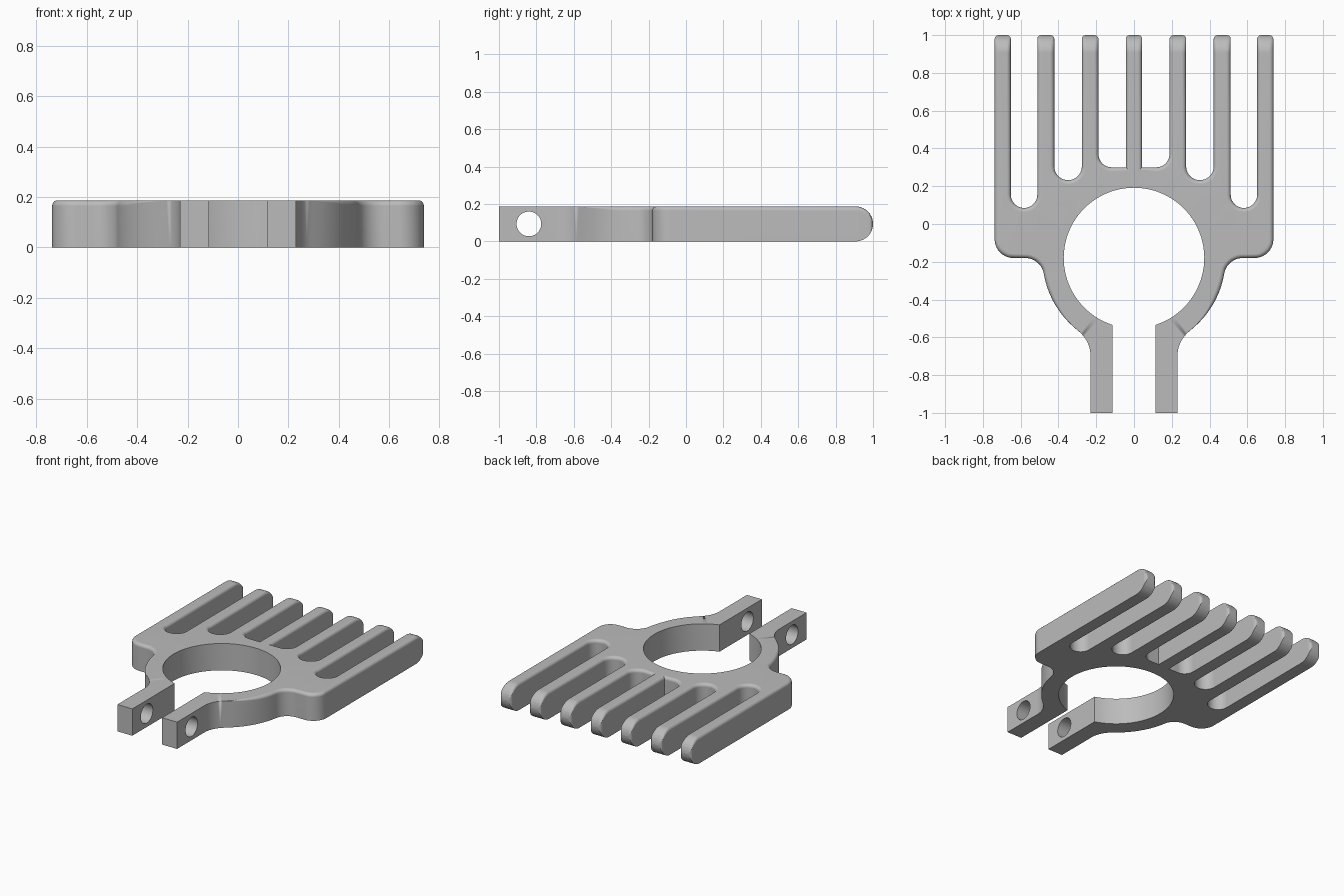
import bpy, bmesh, math
from mathutils import Vector

if "Cube" in bpy.data.objects:
    bpy.data.objects.remove(bpy.data.objects["Cube"])

H = 0.187                 # plate thickness
R = 0.022                 # fillet on the upper outside edges
RING = -0.18              # y of the clamp ring centre
TIP = H / 2               # radius of the rounded finger ends


def arc(cx, cy, r, a0, a1, n):
    """Points on an arc, angles in degrees."""
    angles = [math.radians(a0 + (a1 - a0) * i / n) for i in range(n + 1)]
    return [(cx + r * math.cos(a), cy + r * math.sin(a)) for a in angles]


def finger_end(x0, x1):
    """Free end of a finger, walked from its outer side x1 to its inner side x0."""
    c = 0.02
    return arc(x1 - c, 1 - c, c, 0, 90, 3) + arc(x0 + c, 1 - c, c, 90, 180, 3)


# Right half of the outline: clamp bore, then arm, shoulder and fingers
bore = arc(0, RING, 0.372, 90, -72, 40)
bore += [(0.115, -1), (0.23, -1)]
outer = arc(0.40, -0.70, 0.17, 180, 127.6, 10)          # arm blends into ring
outer += arc(0, RING, 0.485, -52.4, -9.85, 14)[1:]      # ring outside
outer += arc(0.576, RING - 0.10, 0.10, 170.15, 90, 10)[1:]
outer += arc(0.638, RING + 0.10, 0.10, -90, 0, 10)      # shoulder corner
outer += finger_end(0.652, 0.738)
outer += arc(0.582, 0.155, 0.07, 0, -180, 18)           # outer slot
outer += finger_end(0.422, 0.512)
outer += arc(0.349, 0.305, 0.073, 0, -180, 18)          # middle slot
outer += finger_end(0.188, 0.276)
outer += arc(0.118, 0.37, 0.07, 0, -90, 9)              # inner slot
outer += [(0.043, 0.30)]
outer += finger_end(-0.043, 0.043)[:4]                  # half of centre finger

# The fillet fades out towards the arms and is absent in the bore
half = [(x, y, 0.0) for x, y in bore]
half += [(x, y, R * min(1, max(0, (y + 0.58) / 0.2))) for x, y in outer]
outline = half + [(-x, y, f) for x, y, f in reversed(half[1:])]


def inset_direction(i):
    a, b, c = (Vector(outline[j % len(outline)][:2]) for j in (i - 1, i, i + 1))
    d, e = (b - a).normalized(), (c - b).normalized()
    n, m = Vector((-d.y, d.x)), Vector((-e.y, e.x))
    v = (n + m) / max(0.3, 1 + n.dot(m))
    return Vector((v.x, 0)) if b.y > 0.95 else v


# Plate body: stacked rings, the upper ones forming the fillet
bm = bmesh.new()
inward = [inset_direction(i) for i in range(len(outline))]
rings = [[bm.verts.new((x, y, 0)) for x, y, f in outline]]
STEPS = 5
for k in range(STEPS + 1):
    t = math.pi / 2 * k / STEPS
    rings.append([
        bm.verts.new((x + v.x * f * (1 - math.cos(t)),
                      y + v.y * f * (1 - math.cos(t)),
                      H - f + f * math.sin(t)))
        for (x, y, f), v in zip(outline, inward)])
count = len(outline)
for low, high in zip(rings, rings[1:]):
    for i in range(count):
        j = (i + 1) % count
        bm.faces.new((low[i], low[j], high[j], high[i]))
bm.faces.new(rings[0][::-1])
bm.faces.new(rings[-1])
bmesh.ops.remove_doubles(bm, verts=bm.verts[:], dist=1e-5)
bmesh.ops.triangulate(bm, faces=bm.faces[:])

# Round the finger ends in side profile
for k in range(10):
    y = 1 - TIP + TIP * math.sin(math.pi / 2 * k / 10)
    bmesh.ops.bisect_plane(bm, geom=bm.verts[:] + bm.edges[:] + bm.faces[:],
                           plane_co=(0, y, 0), plane_no=(0, 1, 0))
for v in bm.verts:
    u = (v.co.y - 1 + TIP) / TIP
    if u > 0:
        v.co.z = H / 2 + (v.co.z - H / 2) * math.sqrt(max(0, 1 - u * u))
bmesh.ops.remove_doubles(bm, verts=bm.verts[:], dist=1e-5)
bmesh.ops.dissolve_degenerate(bm, edges=bm.edges[:], dist=1e-5)
bmesh.ops.recalc_face_normals(bm, faces=bm.faces[:])

mesh = bpy.data.meshes.new("finger_clamp_plate")
bm.to_mesh(mesh)
bm.free()
plate = bpy.data.objects.new("finger_clamp_plate", mesh)
bpy.context.collection.objects.link(plate)
grey = bpy.data.materials.new("plain_grey")
grey.diffuse_color = (0.50, 0.50, 0.50, 1)
grey.use_nodes = True
grey.node_tree.nodes["Principled BSDF"].inputs["Base Color"].default_value = grey.diffuse_color
mesh.materials.append(grey)

# Bolt hole through both arms
bpy.ops.mesh.primitive_cylinder_add(vertices=48, radius=0.066, depth=0.8,
                                    location=(0, -0.84, H / 2),
                                    rotation=(0, math.pi / 2, 0))
cutter = bpy.context.object
cutter.name = "bolt_hole_cutter"
cutter.hide_render = True
cutter.data.materials.append(grey)
cut = plate.modifiers.new("bolt_hole", 'BOOLEAN')
cut.operation = 'DIFFERENCE'
cut.solver = 'EXACT'
cut.object = cutter
bpy.ops.object.select_all(action='DESELECT')
plate.select_set(True)
bpy.context.view_layer.objects.active = plate
bpy.ops.object.modifier_apply(modifier=cut.name)
bpy.data.objects.remove(cutter)

# Smooth curves, crisp edges, flat large faces
bpy.ops.object.shade_smooth_by_angle(angle=math.radians(30))
weighted = plate.modifiers.new("flat_face_normals", 'WEIGHTED_NORMAL')
weighted.keep_sharp = True
